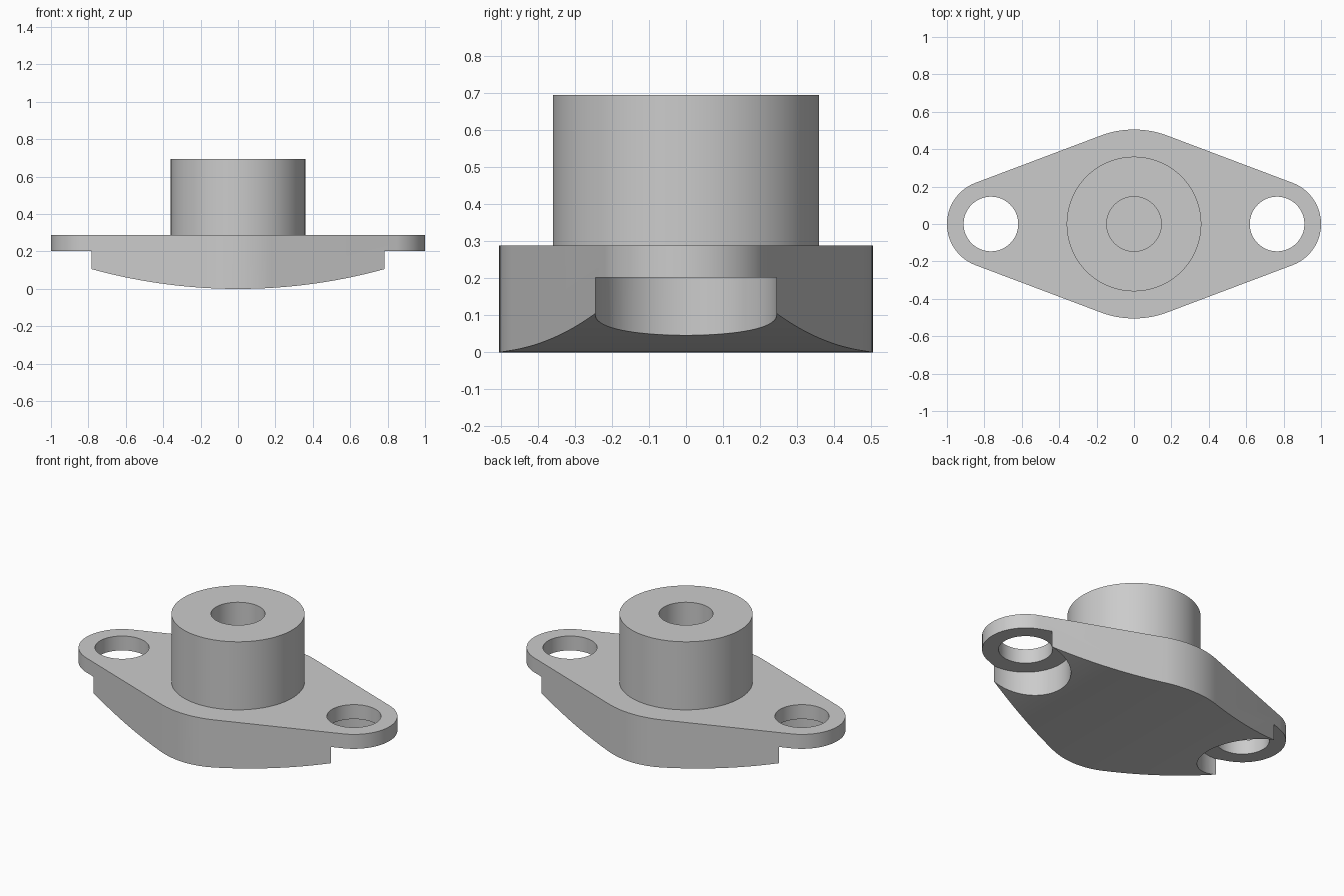
import bpy, bmesh, math
from math import cos, sin, pi
from mathutils import Vector

cube = bpy.data.objects.get("Cube")
if cube:
    bpy.data.objects.remove(cube, do_unlink=True)

EAR_X, EAR_R, MID_R = 0.765, 0.235, 0.505
TOP, EAR_BOTTOM, BOSS_TOP = 0.289, 0.203, 0.695
HOLE_R, BOSS_R, RELIEF_R, BELLY_R = 0.146, 0.36, 0.245, 2.95

grey = bpy.data.materials.new("plain_grey")
grey.use_nodes = True
grey.diffuse_color = (0.6, 0.6, 0.6, 1)
grey.node_tree.nodes["Principled BSDF"].inputs["Base Color"].default_value = (0.6, 0.6, 0.6, 1)


def arc(cx, cy, r, start, end, steps):
    return [(cx + r * cos(start + (end - start) * i / steps),
             cy + r * sin(start + (end - start) * i / steps)) for i in range(steps + 1)]


def prism(name, points, low, high, along_y=False):
    """Extrude a flat outline along z, or an x-z outline along y."""
    bm = bmesh.new()
    place = (lambda p: (p[0], low, p[1])) if along_y else (lambda p: (p[0], p[1], low))
    face = bm.faces.new([bm.verts.new(place(p)) for p in points])
    push = Vector((0, high - low, 0)) if along_y else Vector((0, 0, high - low))
    new = bmesh.ops.extrude_face_region(bm, geom=[face])["geom"]
    bmesh.ops.translate(bm, vec=push, verts=[v for v in new if isinstance(v, bmesh.types.BMVert)])
    bmesh.ops.recalc_face_normals(bm, faces=bm.faces)
    mesh = bpy.data.meshes.new(name)
    bm.to_mesh(mesh)
    bm.free()
    mesh.materials.append(grey)
    obj = bpy.data.objects.new(name, mesh)
    bpy.context.collection.objects.link(obj)
    return obj


def cylinder(name, x, r, low, high):
    return prism(name, arc(x, 0, r, 0, 2 * pi, 96)[:-1], low, high)


def combine(target, tool, operation):
    mod = target.modifiers.new(operation.lower(), "BOOLEAN")
    mod.operation, mod.object, mod.solver = operation, tool, "EXACT"
    bpy.context.view_layer.objects.active = target
    bpy.ops.object.modifier_apply(modifier=mod.name)
    bpy.data.objects.remove(tool, do_unlink=True)


# Flange outline: a middle circle joined to two ear circles by tangent lines
t = math.acos((MID_R - EAR_R) / EAR_X)
outline = (arc(EAR_X, 0, EAR_R, -t, t, 40) + arc(0, 0, MID_R, t, pi - t, 20)
           + arc(-EAR_X, 0, EAR_R, pi - t, pi + t, 40) + arc(0, 0, MID_R, pi + t, 2 * pi - t, 20))
flange = prism("flange_with_boss", outline, -0.1, TOP)

# Underside rounded along the length
a = math.asin(1.1 / BELLY_R)
belly = arc(0, BELLY_R, BELLY_R, -pi / 2 - a, -pi / 2 + a, 64) + [(1.1, 0.5), (-1.1, 0.5)]
combine(flange, prism("belly_shape", belly, -0.8, 0.8, True), "INTERSECT")

# Relief under each ear and the bolt hole through it
for side in (-1, 1):
    combine(flange, cylinder("ear_relief", side * EAR_X, RELIEF_R, -0.2, EAR_BOTTOM), "DIFFERENCE")
    combine(flange, cylinder("bolt_hole", side * EAR_X, HOLE_R, -0.2, 0.5), "DIFFERENCE")

# Round boss with a blind bore
combine(flange, cylinder("boss", 0, BOSS_R, 0.25, BOSS_TOP), "UNION")
combine(flange, cylinder("bore", 0, HOLE_R, 0.2, 0.9), "DIFFERENCE")

bpy.ops.object.select_all(action="DESELECT")
flange.select_set(True)
bpy.context.view_layer.objects.active = flange
bpy.ops.object.shade_smooth_by_angle(angle=math.radians(30))
